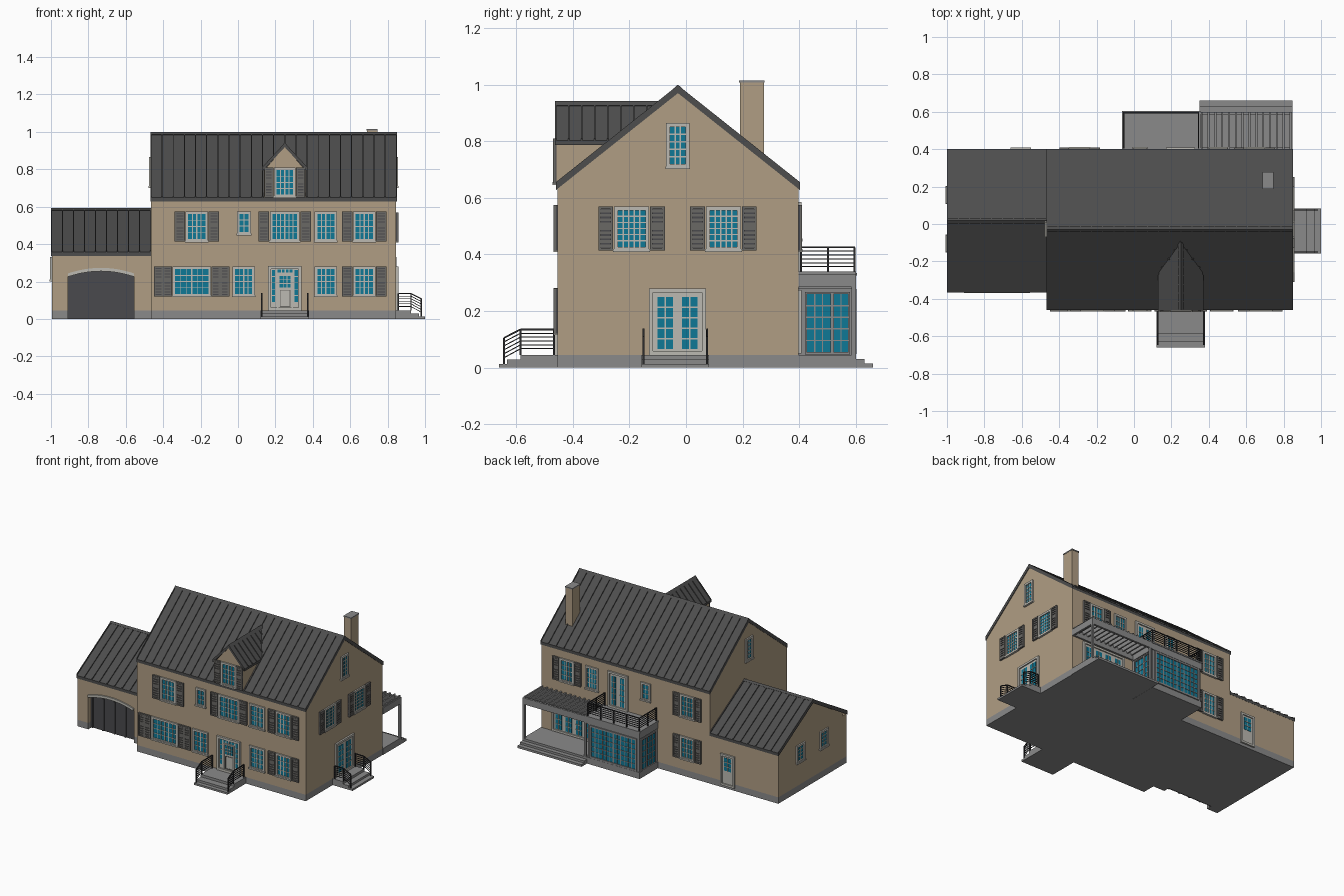
import bpy, bmesh, math
from mathutils import Vector, Matrix

if "Cube" in bpy.data.objects:
    bpy.data.objects.remove(bpy.data.objects["Cube"])


def material(name, rgb):
    m = bpy.data.materials.new(name)
    lin = [(c / 255 / 12.92) if c < 11 else ((c / 255 + 0.055) / 1.055) ** 2.4 for c in rgb]
    m.diffuse_color = (*lin, 1)
    m.use_nodes = True
    m.node_tree.nodes["Principled BSDF"].inputs["Base Color"].default_value = m.diffuse_color
    return m


TAN = material("tan wall", (176, 158, 132))
ROOF = material("dark metal roof", (77, 77, 77))
TRIM = material("pale trim", (188, 186, 178))
GLASS = material("teal glass", (15, 120, 150))
STONE = material("grey stone", (138, 138, 138))
SHUT = material("shutter grey", (106, 104, 101))
IRON = material("black iron", (44, 44, 46))
PANEL = material("garage door grey", (74, 74, 77))

parts = {}


def part(name, mat):
    return parts.setdefault(name, (bmesh.new(), mat))[0]


def box(name, mat, x0, x1, y0, y1, z0, z1):
    M = Matrix.Translation(((x0 + x1) / 2, (y0 + y1) / 2, (z0 + z1) / 2)) @ \
        Matrix.Diagonal((abs(x1 - x0), abs(y1 - y0), z1 - z0, 1))
    bmesh.ops.create_cube(part(name, mat), size=1, matrix=M)


def bar(name, mat, p, q, r=0.003):
    p, q = Vector(p), Vector(q)
    d = q - p
    M = Matrix.Translation((p + q) / 2) @ d.to_track_quat('Z', 'Y').to_matrix().to_4x4() @ \
        Matrix.Diagonal((2 * r, 2 * r, d.length, 1))
    bmesh.ops.create_cube(part(name, mat), size=1, matrix=M)


def prism(name, mat, pts, axis, a0, a1):
    """Extrude a (y,z) profile along x, or an (x,z) profile along y."""
    bm = part(name, mat)
    at = lambda a, p: (a, p[0], p[1]) if axis == 'x' else (p[0], a, p[1])
    A = [bm.verts.new(at(a0, p)) for p in pts]
    B = [bm.verts.new(at(a1, p)) for p in pts]
    bm.faces.new(A)
    bm.faces.new(B[::-1])
    for i in range(len(pts)):
        j = (i + 1) % len(pts)
        bm.faces.new((A[i], A[j], B[j], B[i]))


def gable_roof(name, axis, a0, a1, c0, c1, ze, zr, step, t=0.02):
    """Roof slab, standing seams and ridge cap."""
    cm = (c0 + c1) / 2
    chev = lambda up, th: [(c0, ze + up), (cm, zr + up), (c1, ze + up),
                           (c1, ze + up - th), (cm, zr + up - th), (c0, ze + up - th)]
    prism(name, ROOF, chev(0, t), axis, a0, a1)
    n = round((a1 - a0) / step)
    for i in range(n + 1):
        a = a0 + (a1 - a0 - 0.005) * i / n
        prism(name + "_seams", ROOF, chev(0.008, 0.012), axis, a, a + 0.005)
    s = (zr - ze) / (cm - c0)
    prism(name + "_ridge_cap", ROOF, [(cm - .015, zr + .009 - .015 * s), (cm, zr + .01),
          (cm + .015, zr + .009 - .015 * s), (cm, zr - .01)], axis, a0, a1)


def wbox(side, plane, name, mat, u0, u1, z0, z1, d, d0=-0.002):
    """Box lying on a wall, sticking out by d."""
    s = 1 if side in 'BR' else -1
    a, b = sorted((plane + s * d0, plane + s * d))
    if side in 'FB':
        box(name, mat, u0, u1, a, b, z0, z1)
    else:
        box(name, mat, a, b, u0, u1, z0, z1)


def frame(side, pl, name, mat, u0, u1, z0, z1, w, d):
    for a, b, c, e in ((u0, u0 + w, z0, z1), (u1 - w, u1, z0, z1),
                       (u0 + w, u1 - w, z0, z0 + w), (u0 + w, u1 - w, z1 - w, z1)):
        wbox(side, pl, name, mat, a, b, c, e, d)


def pane(side, pl, u0, u1, z0, z1, cols, rows, mat=TRIM, d=0.002, w=0.0045):
    wbox(side, pl, "window_glass", GLASS, u0, u1, z0, z1, d)
    nm = "glazing_bars_" + mat.name.split()[0]
    for i in range(1, cols):
        u = u0 + (u1 - u0) * i / cols
        k = w * (1.8 if cols % 2 == 0 and i == cols // 2 and cols > 2 else 1)
        wbox(side, pl, nm, mat, u - k / 2, u + k / 2, z0, z1, d + .003)
    for i in range(1, rows):
        z = z0 + (z1 - z0) * i / rows
        wbox(side, pl, nm, mat, u0, u1, z - w / 2, z + w / 2, d + .003)


def shutter(side, pl, u0, u1, z0, z1):
    wbox(side, pl, "shutter_backs", PANEL, u0, u1, z0, z1, 0.005)
    frame(side, pl, "shutter_frames", SHUT, u0, u1, z0, z1, 0.009, 0.013)
    n = 9
    for i in range(n):
        z = z0 + .009 + (z1 - z0 - .018) * (i + .2) / n
        k = 1.7 if i == n // 2 else 0.62
        wbox(side, pl, "shutter_slats", SHUT, u0 + .008, u1 - .008, z, z + k * (z1 - z0 - .018) / n, 0.010)


def window(side, pl, u0, u1, z0, z1, cols=4, rows=4, sh=0, leaves=1):
    f = 0.014
    frame(side, pl, "window_frames", TRIM, u0, u1, z0, z1, f, 0.010)
    wbox(side, pl, "window_sills", TRIM, u0 - .003, u1 + .003, z0 - .004, z0 + .006, 0.014)
    pane(side, pl, u0 + f, u1 - f, z0 + f, z1 - f, cols, rows)
    if sh:
        w = sh / leaves
        for i in range(leaves):
            shutter(side, pl, u0 - .003 - (i + 1) * w, u0 - .003 - i * w, z0, z1)
            shutter(side, pl, u1 + .003 + i * w, u1 + .003 + (i + 1) * w, z0, z1)


def french_door(side, pl, u0, u1, z0, z1, leaves=2, mat=TRIM):
    nm = "door_frames_" + mat.name.split()[0]
    frame(side, pl, nm, mat, u0, u1, z0, z1, 0.014, 0.012)
    wbox(side, pl, nm, mat, u0, u1, z0, z1, 0.004)
    w = (u1 - u0 - .028) / leaves
    for i in range(leaves):
        a = u0 + .014 + i * w
        pane(side, pl, a + .016, a + w - .016, z0 + .02, z1 - .03, 2, 5, mat, d=0.006)


# main house body and foundation
FY, BY, LX, RX = -0.455, 0.397, -0.465, 0.845
box("foundation", STONE, LX, RX, FY, BY, 0, .045)
prism("main_walls", TAN, [(FY, .045), (BY, .045), (BY, .637), (-.029, .978), (FY, .637)], 'x', LX, RX)
gable_roof("main_roof", 'x', LX - .003, RX + .004, FY - .004, BY + .005, .648, .99, .06)

# garage: body, front wall with arched opening, door
GX, GF, GM = -0.995, -0.362, -0.315
D0, D1 = -0.91, -0.555
box("garage_foundation", STONE, GX, LX, GM, BY, 0, .045)
for a, b in ((GX, D0), (D1, LX)):
    box("garage_foundation", STONE, a, b, GF, GM, 0, .045)
prism("garage_walls", TAN, [(GM, .045), (BY, .045), (BY, .343), (.0175, .57), (GM, .37)], 'x', GX, LX)
arch = [(D0 + (D1 - D0) * i / 12, .225 + .03 * (1 - (i / 6 - 1) ** 2)) for i in range(13)]
prism("garage_front_wall", TAN, [(GX, .045), (D0, .045)] + arch + [(D1, .045), (LX, .045), (LX, .345), (GX, .345)],
      'y', GF, GM)
prism("garage_arch_trim", TRIM, arch + [(x, z + .018) for x, z in arch[::-1]], 'y', GF - .008, GF + .01)
box("garage_door", PANEL, D0, D1, GM - .008, GM + .002, 0, .262)
for i in range(5):
    x = D0 + .006 + (D1 - D0 - .012) * i / 4
    box("garage_door_stiles", PANEL, x - .006, x + .006, GM - .014, GM, 0, .225)
gable_roof("garage_roof", 'x', -1.0, LX, GF - .004, BY + .004, .357, .583, .06)

# dormer
prism("dormer_walls", TAN, [(.14, .635), (.36, .635), (.36, .795), (.25, .922), (.14, .795)], 'y', -.457, -.06)
gable_roof("dormer_roof", 'y', -.463, -.09, .128, .372, .802, .933, .048, t=.015)
window('F', -.457, .192, .308, .65, .81, 4, 4, .048)

# chimney
box("chimney", TAN, .69, .745, .19, .275, .7, 1.01)
box("chimney_cap", STONE, .688, .747, .187, .278, 1.007, 1.015)

# front windows
for u0, u1, z0, c, sh in ((-.28, -.16, .413, 4, .056), (-.005, .07, .45, 2, 0), (.17, .33, .413, 6, .058),
                          (.41, .53, .413, 4, 0), (.615, .735, .413, 4, .056)):
    window('F', FY, u0, u1, z0, .575, c, 3 if c == 2 else 4, sh)
window('F', FY, -.35, -.145, .12, .28, 6, 4, .096, 2)
window('F', FY, -.03, .09, .12, .28)
window('F', FY, .41, .53, .12, .28)
window('F', FY, .615, .735, .12, .28, 4, 4, .056)

# front door with sidelights and transom
frame('F', FY, "front_door_frame", TRIM, .16, .34, .045, .282, .016, .014)
wbox('F', FY, "front_door_frame", TRIM, .16, .34, .045, .28, .004)
pane('F', FY, .182, .199, .09, .262, 1, 5, d=.006)
pane('F', FY, .303, .32, .09, .262, 1, 5, d=.006)
pane('F', FY, .212, .292, .247, .264, 4, 1, d=.006)
frame('F', FY, "front_door", TRIM, .209, .295, .047, .242, .008, .011)
pane('F', FY, .222, .282, .168, .23, 3, 3, d=.006)
frame('F', FY, "front_door_panel", SHUT, .224, .28, .065, .155, .004, .007)

# right side
window('R', RX, -.07, .012, .705, .865, 3, 5)
window('R', RX, -.255, -.13, .413, .57, 5, 6, .052)
window('R', RX, .07, .195, .413, .57, 5, 6, .052)
french_door('R', RX, -.13, .07, .045, .28)

# left side
window('L', LX, -.07, .012, .705, .865, 3, 5)
window('L', GX, .11, .20, .205, .33, 2, 4)
window('L', GX, -.15, -.06, .205, .33, 2, 4)

# back
window('B', BY, .59, .70, .413, .575, 4, 4, .052)
window('B', BY, .40, .50, .413, .575, 4, 4)
french_door('B', BY, .17, .325, .335, .585)
window('B', BY, -.005, .07, .45, .575, 2, 3)
for z in (.12, .413):
    window('B', BY, -.345, -.235, z, z + .16, 4, 4, .05)
french_door('B', BY, .42, .76, .05, .275, 4)
frame('B', BY, "garage_back_door", TRIM, -.66, -.55, .02, .24, .014, .012)
wbox('B', BY, "garage_back_door", TRIM, -.66, -.55, .02, .24, .004)
pane('B', BY, -.632, -.578, .125, .215, 2, 3, d=.006)

# sunroom
SX0, SX1, SY = -.055, .345, .595
box("sunroom_base", STONE, SX0 - .004, SX1 + .004, BY, SY + .004, 0, .045)
box("sunroom_walls", STONE, SX0, SX1, BY, SY, .045, .285)
box("sunroom_cornice", STONE, SX0 - .006, SX1 + .006, BY, SY + .006, .28, .325)
box("sunroom_cornice", STONE, SX0 - .01, SX1 + .01, BY, SY + .01, .325, .335)
pane('B', SY, SX0 + .03, SX1 - .03, .06, .265, 12, 6, STONE)
frame('B', SY, "sunroom_frames", STONE, SX0 + .018, SX1 - .018, .048, .277, .012, .008)
for side, pl in (('R', SX1), ('L', SX0)):
    for a, b, c in ((.428, .51, 3), (.523, .572, 2)):
        pane(side, pl, a, b, .055, .26, c, 5, STONE)
        frame(side, pl, "sunroom_frames", STONE, a - .007, b + .007, .047, .268, .007, .008)

# back deck and steps
for y, z in ((.60, .045), (.63, .03), (.66, .015)):
    box("deck_steps", STONE, .35, .848, BY, y, 0, z)

# pergola
box("pergola_beam", STONE, .35, .848, .585, .6, .285, .33)
box("pergola_beam", STONE, .835, .848, BY, .6, .285, .33)
box("pergola_beam", STONE, .35, .848, BY, BY + .012, .285, .33)
for x in (.358, .834):
    box("pergola_posts", STONE, x, x + .014, .585, .6, .045, .29)
for i in range(14):
    x = .362 + i * .0365
    box("pergola_slats", STONE, x - .005, x + .005, BY, .6, .315, .34)


def railing(name, p, q, drop, n=6, posts=1):
    """Rails between top points p and q; posts reach down to the given z at each end."""
    p, q = Vector(p), Vector(q)
    for i in range(n):
        k = i / n
        lo = lambda v, z: Vector((v.x, v.y, v.z + (z + .008 - v.z) * k))
        bar(name, IRON, lo(p, drop[0]), lo(q, drop[1]), .003 if i == 0 else .0018)
    for i in range(posts + 1):
        v = p.lerp(q, i / posts)
        z = drop[0] + (drop[1] - drop[0]) * i / posts
        bar(name, IRON, (v.x, v.y, z), v, .0035)


# front entry steps and railings
for y, z in ((-.585, .045), (-.632, .028), (-.66, .013)):
    box("front_steps", STONE, .12, .38, y, FY, 0, z)
for x in (.127, .373):
    railing("front_step_railing", (x, FY - .012, .135), (x, -.585, .135), (.045, .045))
    railing("front_step_railing", (x, -.585, .135), (x, -.643, .105), (.045, .013))

# side entry steps and railings
for x, z in ((.925, .045), (.967, .028), (1.0, .013)):
    box("side_steps", STONE, RX, x, -.157, .082, 0, z)
for y in (-.15, .075):
    railing("side_step_railing", (RX + .012, y, .135), (.925, y, .135), (.045, .045))
    railing("side_step_railing", (.925, y, .135), (.98, y, .108), (.045, .013))

# balcony railing over the sunroom
railing("balcony_railing", (SX0, BY + .01, .425), (SX0, SY, .425), (.335, .335), 6, 2)
railing("balcony_railing", (SX1, BY + .01, .425), (SX1, SY, .425), (.335, .335), 6, 2)
railing("balcony_railing", (SX0, SY, .425), (SX1, SY, .425), (.335, .335), 6, 4)

# turn every part into an object
for name, (bm, mat) in parts.items():
    bmesh.ops.recalc_face_normals(bm, faces=bm.faces)
    me = bpy.data.meshes.new(name)
    bm.to_mesh(me)
    bm.free()
    me.materials.append(mat)
    bpy.context.collection.objects.link(bpy.data.objects.new(name, me))
